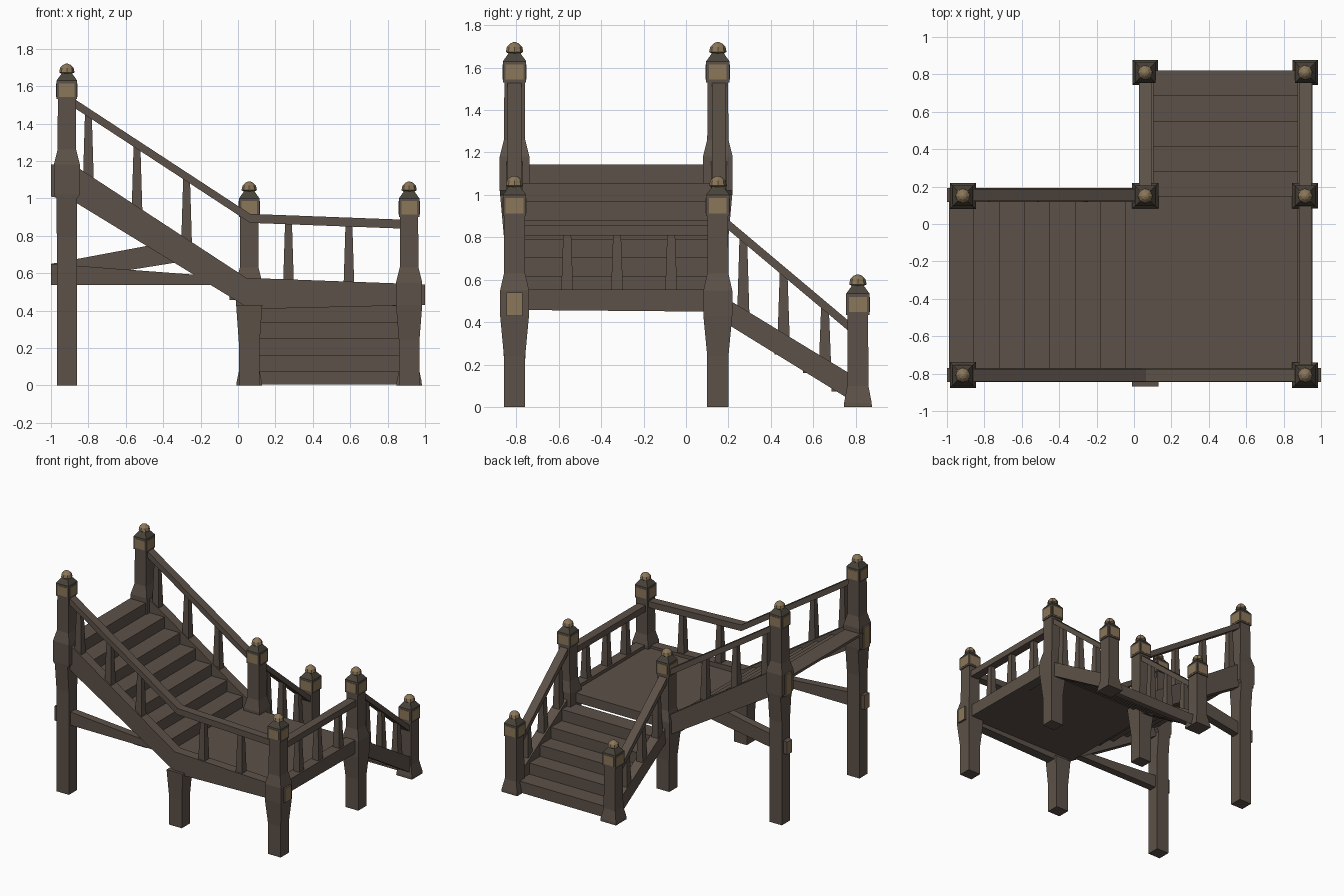
import bpy, bmesh, math
from mathutils import Vector

if "Cube" in bpy.data.objects:
    bpy.data.objects.remove(bpy.data.objects["Cube"])


def material(name, rgb):
    m = bpy.data.materials.new(name)
    m.diffuse_color = (*rgb, 1)
    m.use_nodes = True
    m.node_tree.nodes["Principled BSDF"].inputs["Base Color"].default_value = m.diffuse_color
    return m


WOOD = material("brown wood", (0.108, 0.083, 0.065))
DARK = material("dark cap wood", (0.065, 0.055, 0.042))
TAN = material("tan end grain", (0.26, 0.185, 0.10))


def finish(bm, name, mats, recalc=True):
    if recalc:
        bmesh.ops.recalc_face_normals(bm, faces=bm.faces)
    me = bpy.data.meshes.new(name)
    bm.to_mesh(me)
    bm.free()
    for m in mats:
        me.materials.append(m)
    ob = bpy.data.objects.new(name, me)
    bpy.context.collection.objects.link(ob)
    return ob


def skin(bm, rings):
    rings = [[bm.verts.new(p) for p in r] for r in rings]
    n = len(rings[0])
    for a, b in zip(rings, rings[1:]):
        for i in range(n):
            bm.faces.new((a[i], a[(i + 1) % n], b[(i + 1) % n], b[i]))
    bm.faces.new(rings[0])
    bm.faces.new(rings[-1])


def loft(name, x, y, sections, mat):
    """Stack of rectangles: (z, half x, half y)."""
    bm = bmesh.new()
    skin(bm, [[(x + sx * hx, y + sy * hy, z) for sx, sy in ((-1, -1), (1, -1), (1, 1), (-1, 1))]
              for z, hx, hy in sections])
    return finish(bm, name, [mat])


def box(name, x0, x1, y0, y1, z0, z1, mat=WOOD):
    hx, hy = (x1 - x0) / 2, (y1 - y0) / 2
    return loft(name, (x0 + x1) / 2, (y0 + y1) / 2, [(z0, hx, hy), (z1, hx, hy)], mat)


def beam(name, top, bottom, along, centre, width, tan_ends=False):
    """Side profile (top and bottom lines) running along x or y, given a width."""
    def place(u, w, z):
        return (u, w, z) if along == "x" else (w, u, z)
    prof = top + bottom[::-1]
    bm = bmesh.new()
    skin(bm, [[place(u, centre + s * width / 2, z) for u, z in prof] for s in (-1, 1)])
    ob = finish(bm, name, [WOOD, TAN])
    if tan_ends:
        for p in ob.data.polygons:
            if abs(p.center.x) > 0.985 and abs(p.normal.x) > 0.9:
                p.material_index = 1
    return ob


def height(line, u):
    for (a, za), (b, zb) in zip(line, line[1:]):
        if a <= u <= b:
            return za + (zb - za) * (u - a) / (b - a)
    return line[-1][1]


def balusters(name, places, rail, base, along, centre):
    for u in places:
        x, y = (u, centre) if along == "x" else (centre, u)
        loft(name, x, y, [(height(base, u) - 0.035, 0.029, 0.029),
                          (height(rail, u) - 0.025, 0.018, 0.018)], WOOD)


def post(name, x, y, top, lower):
    """Post with shaft, panelled head, pyramid cap and ribbed finial."""
    loft(name, x, y, lower + [(top - 0.18, 0.048, 0.048)], WOOD)
    box(name + "_head", x - .055, x + .055, y - .055, y + .055, top - .19, top - .09)
    for hx, hy in ((0.057, 0.042), (0.042, 0.057)):
        box(name + "_panel", x - hx, x + hx, y - hy, y + hy, top - .177, top - .105, TAN)
    loft(name + "_cap", x, y, [(top - .09, .055, .055), (top - .05, .026, .026)], DARK)
    bm = bmesh.new()
    skin(bm, [[(x + r * math.cos(k * math.pi / 4), y + r * math.sin(k * math.pi / 4), top + dz)
               for k in range(8)]
              for r, dz in ((.025, -.056), (.041, -.046), (.036, -.022), (.02, -.006), (.006, 0))])
    finish(bm, name + "_finial", [TAN])


def flight(name, along, u0, z0, n, run, rise, w0, w1, bottom):
    """Thin treads stepping down, with one-sided riser boards."""
    for i in range(n):
        a, b, z = u0 + i * run, u0 + (i + 1) * run, z0 - i * rise
        if along == "x":
            box(name + "_tread", a, b, w0, w1, z - .02, z)
        else:
            box(name + "_tread", w0, w1, a, b, z - .02, z)
        zb = max(z - rise, bottom)
        bm = bmesh.new()
        pts = [(b, w0, zb), (b, w1, zb), (b, w1, z), (b, w0, z)]
        f = bm.faces.new([bm.verts.new(p if along == "x" else (p[1], p[0], p[2])) for p in pts])
        f.normal_update()
        if f.normal.dot(Vector((1, 1, 0))) < 0:
            f.normal_flip()
        finish(bm, name + "_riser", [WOOD], recalc=False)


XL, XM, XR = -0.915, 0.06, 0.915
YF, YM, YB = -0.808, 0.15, 0.81

# posts
for y in (YF, YM):
    post("upper_post", XL, y, 1.72, [(0, .054, .05), (.8, .054, .05), (1.0, .055, .068),
                                     (1.02, .07, .07), (1.18, .07, .07), (1.26, .05, .05)])
for x, y in ((XR, YF), (XR, YM), (XM, YM)):
    post("landing_post", x, y, 1.09, [(0, .055, .05), (.24, .055, .05), (.43, .07, .068),
                                      (.55, .07, .068), (.63, .05, .05)])
for x in (XM, XR):
    post("lower_post", x, YB, 0.625, [(0, .068, .066), (.02, .067, .065), (.1, .05, .05)])
loft("landing_leg", XM, YF, [(0, .055, .05), (.22, .055, .05), (.43, .07, .06)], WOOD)

# stringers
up_top = [(-1, 1.18), (-.88, 1.18), (.045, .575)]
up_bot = [(-1, 1.01), (-.88, .985), (.065, .408)]
front_top = up_top + [(1, .54)]
front_bot = up_bot + [(1, .43)]
beam("front_stringer", front_top, front_bot, "x", YF, .076, True)
beam("back_stringer", up_top, up_bot, "x", YM + .005, .076, True)
low_top = [(.12, .555), (.81, .135)]
low_bot = [(.1, .45), (.81, .012)]
side_top = [(-.8, .555)] + low_top
beam("right_stringer", side_top, [(-.8, .458)] + low_bot, "y", XR, .08)
beam("inner_stringer", low_top, low_bot, "y", XM + .005, .076)

# support beams under the upper flight
beam("front_support_beam", [(-1, .65), (.06, .57)], [(-1, .537), (.06, .537)], "x", YF, .06, True)
beam("back_support_beam", [(-1, .65), (-.25, .79)], [(-1, .55), (-.25, .67)], "x", YM, .06, True)

# landing and stairs
box("landing", -.045, .92, YF, YM, .458, .53)
flight("upper_stair", "x", -.99, 1.143, 7, .1355, .0875, YF + .02, YM - .02, .5)
flight("lower_stair", "y", YM, .445, 5, .134, .088, XM + .02, XR - .02, 0)

# handrails and balusters
def lowered(line, d=.048):
    return [(u, z - d) for u, z in line]

up_rail = [(XL, 1.558), (.065, .917)]
front_rail = up_rail + [(XR, .885)]
side_rail = [(YF, .857), (YM, .857)]
low_rail = [(YM, .925), (YB, .37)]
beam("front_handrail", front_rail, lowered(front_rail), "x", YF, .066)
beam("back_handrail", up_rail, lowered(up_rail), "x", YM + .005, .066)
beam("right_handrail", side_rail, lowered(side_rail), "y", XR, .066)
balusters("front_baluster", (-.8, -.54, -.275, .27, .593), front_rail, front_top, "x", YF)
balusters("back_baluster", (-.8, -.54, -.275), up_rail, up_top, "x", YM)
balusters("right_baluster", (-.56, -.325, -.07), side_rail, side_top, "y", XR)
for x in (XM, XR):
    beam("lower_handrail", low_rail, lowered(low_rail), "y", x, .066)
    balusters("lower_baluster", (.27, .46, .655), low_rail, low_top, "y", x)
